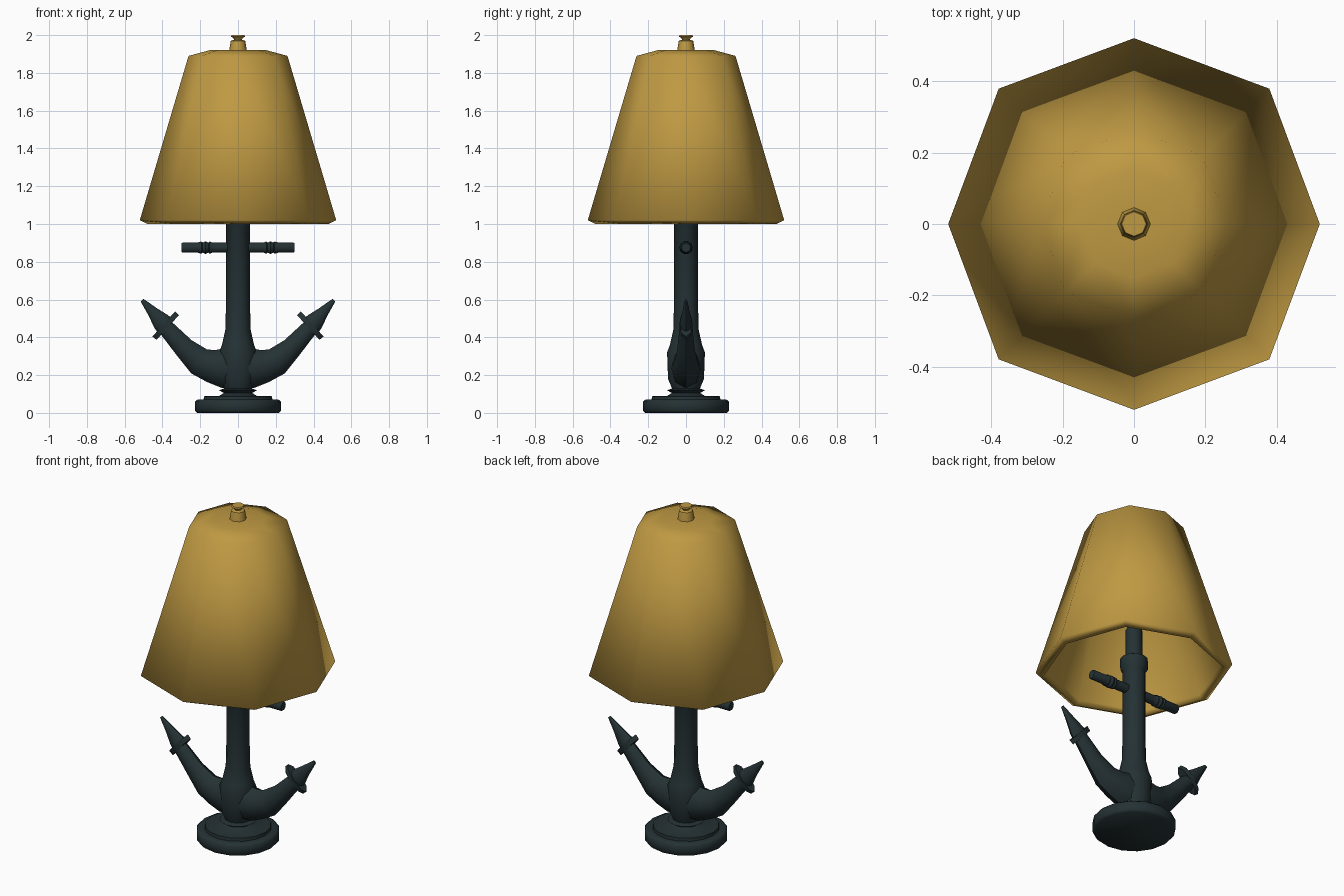
import bpy, bmesh, math
from mathutils import Vector

if "Cube" in bpy.data.objects:
    bpy.data.objects.remove(bpy.data.objects["Cube"])


def material(name, rgb):
    m = bpy.data.materials.new(name)
    m.diffuse_color = (*rgb, 1)
    m.use_nodes = True
    m.node_tree.nodes["Principled BSDF"].inputs["Base Color"].default_value = m.diffuse_color
    return m


GOLD = material("gold shade", (0.52, 0.32, 0.055))
IRON = material("dark iron", (0.018, 0.031, 0.034))


def finish(name, bm, mat, angle=50):
    bmesh.ops.remove_doubles(bm, verts=bm.verts[:], dist=1e-5)
    bmesh.ops.recalc_face_normals(bm, faces=bm.faces[:])
    me = bpy.data.meshes.new(name)
    bm.to_mesh(me)
    bm.free()
    me.materials.append(mat)
    me.shade_smooth()
    if angle:
        me.set_sharp_from_angle(angle=math.radians(angle))
    ob = bpy.data.objects.new(name, me)
    bpy.context.collection.objects.link(ob)
    return ob


def skin(bm, rings, cap=True):
    """Bridge rings of points with quads."""
    vs = [[bm.verts.new(p) for p in r] for r in rings]
    n = len(vs[0])
    for a, b in zip(vs, vs[1:]):
        for i in range(n):
            j = (i + 1) % n
            bm.faces.new((a[i], a[j], b[j], b[i]))
    if cap:
        bm.faces.new(vs[0])
        bm.faces.new(vs[-1])


def lathe(name, profile, sides, mat, angle=50, axis="Z", diag=1.0, cap=True, sy=1.0):
    """Spin (radius, height) pairs round an axis."""
    rings = []
    for r, h in profile:
        ring = []
        for k in range(sides):
            a = math.tau * k / sides
            q = r * (diag if k % 2 else 1)
            u, v = q * math.cos(a), q * math.sin(a)
            ring.append((u, v * sy, h) if axis == "Z" else (h, u, v))
        rings.append(ring)
    bm = bmesh.new()
    skin(bm, rings, cap)
    return finish(name, bm, mat, angle)


def sweep(name, stations, sides, mat, side, angle=50):
    """Elliptical tube in the xz plane; station = x, z, half thickness, half depth."""
    pts = [Vector((s[0], 0, s[1])) for s in stations]
    rings = []
    for i, s in enumerate(stations):
        t = (pts[min(i + 1, len(pts) - 1)] - pts[max(i - 1, 0)]).normalized()
        nrm = Vector((-t.z, 0, t.x))
        ring = []
        for k in range(sides):
            a = math.tau * k / sides
            p = pts[i] + nrm * s[2] * math.cos(a) + Vector((0, s[3] * math.sin(a), 0))
            ring.append((p.x * side, p.y, p.z))
        rings.append(ring)
    bm = bmesh.new()
    skin(bm, rings)
    return finish(name, bm, mat, angle)


# Eight-sided shade: one closed shell, smooth all over
lathe("lampshade", [(0.04, 1.92), (0.15, 1.92), (0.262, 1.89), (0.52, 1.02), (0.478, 1.0),
                    (0.465, 1.03), (0.225, 1.85), (0.04, 1.87)],
      8, GOLD, angle=None, diag=1.03)

# Finial on top
lathe("finial", [(0.047, 1.91), (0.045, 1.93), (0.038, 1.97), (0.02, 1.975),
                 (0.024, 1.984), (0.037, 1.992), (0.034, 2.0)], 8, GOLD)

# Round stepped foot
lathe("base", [(0.215, 0.0), (0.227, 0.012), (0.227, 0.06), (0.215, 0.07), (0.182, 0.07),
               (0.18, 0.088), (0.1, 0.09), (0.075, 0.105), (0.1, 0.12), (0.07, 0.13)], 16, IRON)

# Shank, flaring into the anchor crown
lathe("shank", [(0.07, 0.12), (0.095, 0.18), (0.1, 0.32), (0.085, 0.36), (0.067, 0.44),
                (0.063, 0.6), (0.063, 1.0), (0.076, 1.02), (0.076, 1.075), (0.05, 1.09)],
      12, IRON, sy=1.06 * 0.85 + 0.1)

# Lamp rod inside the shade
lathe("lamp_rod", [(0.045, 1.07), (0.045, 1.26), (0.03, 1.29), (0.015, 1.30), (0.015, 1.9)], 10, IRON)

# Stock: cross bar with a bead each side
half = [(0.028, 0.12), (0.028, 0.135), (0.034, 0.15), (0.028, 0.157), (0.036, 0.172),
        (0.028, 0.187), (0.034, 0.194), (0.028, 0.215), (0.028, 0.292), (0.024, 0.3)]
stock = lathe("stock", [(r, -h) for r, h in reversed(half)] + half, 10, IRON, axis="X")
stock.location.z = 0.875

for side, word in ((1, "right"), (-1, "left")):
    # Curved arm
    sweep(word + "_arm", [(-0.02, 0.235, 0.115, 0.08), (0.08, 0.238, 0.105, 0.078),
                          (0.14, 0.248, 0.088, 0.07), (0.205, 0.272, 0.076, 0.06),
                          (0.285, 0.345, 0.056, 0.045), (0.385, 0.455, 0.043, 0.034)],
          8, IRON, side)
    # Thin collar across the arm
    sweep(word + "_collar", [(0.372, 0.452, 0.088, 0.034), (0.393, 0.471, 0.09, 0.036)],
          8, IRON, side)
    # Pointed tip
    sweep(word + "_fluke", [(0.385, 0.46, 0.052, 0.034), (0.405, 0.482, 0.05, 0.032),
                            (0.45, 0.533, 0.03, 0.02), (0.508, 0.597, 0.01, 0.006)],
          8, IRON, side)
